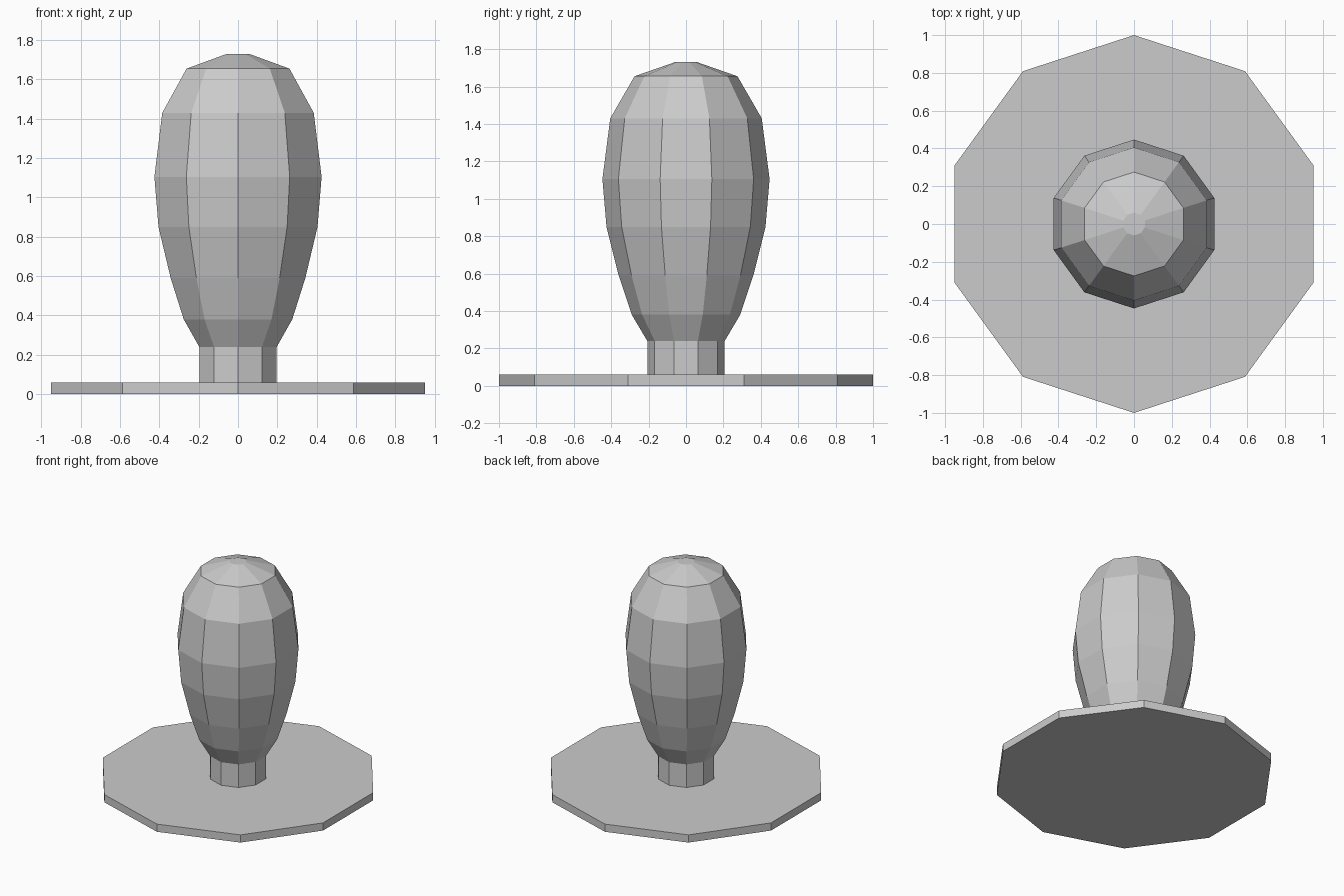
import bpy, bmesh
from math import cos, sin, pi

if "Cube" in bpy.data.objects:
    bpy.data.objects.remove(bpy.data.objects["Cube"])

SIDES = 10


def lathe(name, profile):
    """Closed ten-sided solid from (radius, z) rings, a corner facing front and back."""
    bm = bmesh.new()
    rings = []
    for r, z in profile:
        angles = [pi / 2 + 2 * pi * i / SIDES for i in range(SIDES)]
        rings.append([bm.verts.new((r * cos(a), r * sin(a), z)) for a in angles])
    for low, high in zip(rings, rings[1:]):
        for i in range(SIDES):
            j = (i + 1) % SIDES
            bm.faces.new((low[i], low[j], high[j], high[i]))
    bm.faces.new(rings[0][::-1])
    bm.faces.new(rings[-1])
    mesh = bpy.data.meshes.new(name)
    bm.to_mesh(mesh)
    bm.free()
    obj = bpy.data.objects.new(name, mesh)
    bpy.context.collection.objects.link(obj)
    return obj


# Flat base plate
lathe("base_plate", [(1.0, 0), (1.0, 0.06)])

# Short stem flaring into the bulbous handle
lathe("handle", [
    (0.207, 0.06), (0.207, 0.24), (0.29, 0.38), (0.36, 0.59), (0.425, 0.85),
    (0.447, 1.105), (0.405, 1.43), (0.275, 1.655), (0.06, 1.73),
])
